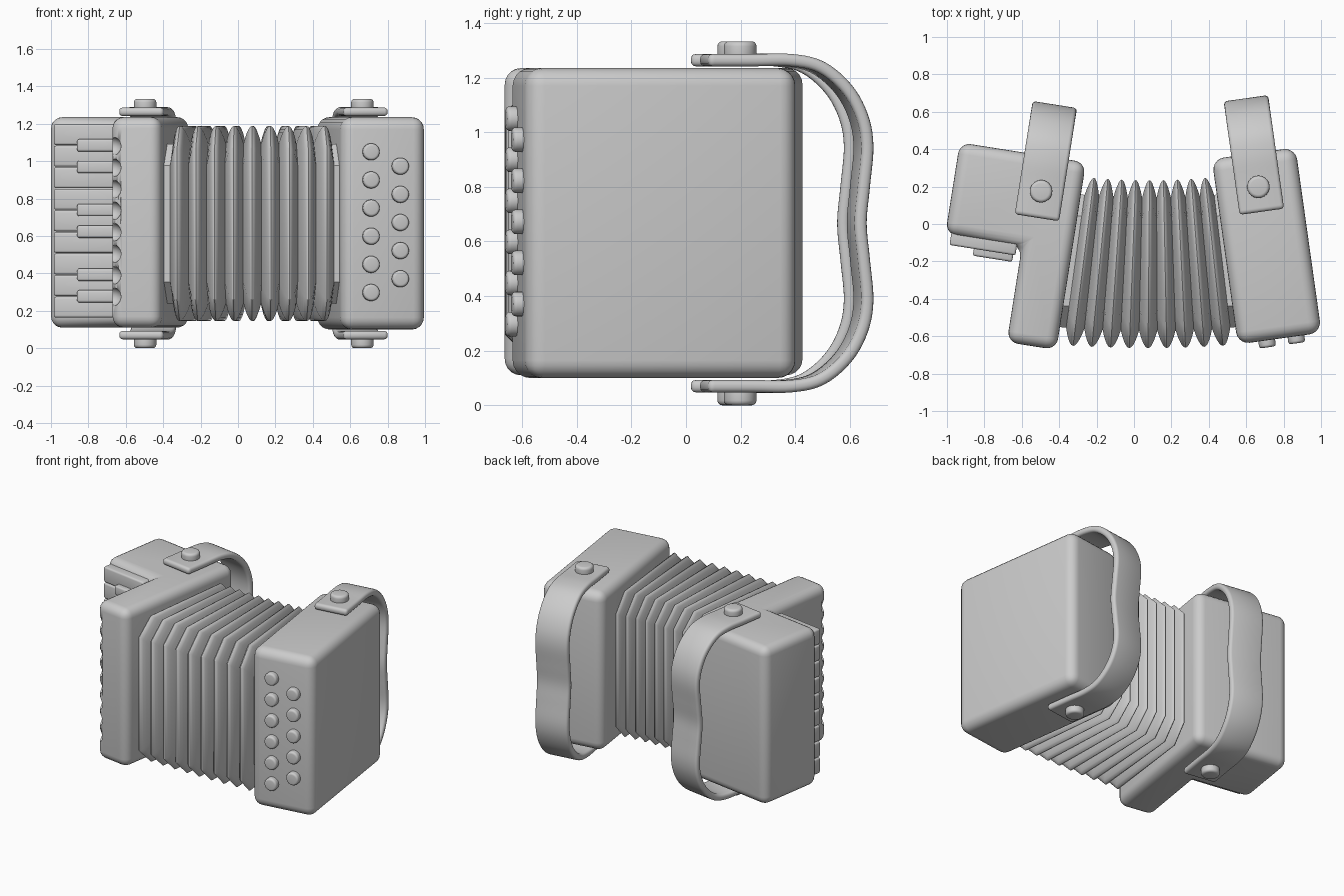
import bpy, bmesh
from math import radians, sin, pi
from mathutils import Matrix, Vector

if "Cube" in bpy.data.objects:
    bpy.data.objects.remove(bpy.data.objects["Cube"])

LEFT, RIGHT = radians(-9), radians(8)   # the two cases fan apart around z


def finish(bm, name, rot=0.0, bevel=0.0, seg=4, limit=60, angle=35):
    """Round the sharp edges, shade smooth and make the object."""
    bmesh.ops.recalc_face_normals(bm, faces=bm.faces)
    if bevel:
        edges = [e for e in bm.edges if e.calc_face_angle(0) > radians(limit)]
        bmesh.ops.bevel(bm, geom=edges, offset=bevel, segments=seg,
                        profile=0.5, affect='EDGES', clamp_overlap=True)
    me = bpy.data.meshes.new(name)
    bm.to_mesh(me)
    bm.free()
    ob = bpy.data.objects.new(name, me)
    bpy.context.collection.objects.link(ob)
    ob.rotation_euler.z = rot
    bpy.ops.object.select_all(action='DESELECT')
    ob.select_set(True)
    bpy.context.view_layer.objects.active = ob
    bpy.ops.object.shade_smooth_by_angle(angle=radians(angle))
    return ob


def prism(name, outline, z0, z1, rot, bevel, seg=5):
    bm = bmesh.new()
    face = bm.faces.new([bm.verts.new((x, y, z0)) for x, y in outline])
    ext = bmesh.ops.extrude_face_region(bm, geom=[face])
    verts = [v for v in ext['geom'] if isinstance(v, bmesh.types.BMVert)]
    bmesh.ops.translate(bm, verts=verts, vec=(0, 0, z1 - z0))
    return finish(bm, name, rot, bevel, seg)


def box(name, x0, x1, y0, y1, z0, z1, rot, bevel, seg=3):
    return prism(name, [(x0, y0), (x1, y0), (x1, y1), (x0, y1)], z0, z1, rot, bevel, seg)


def stud(name, loc, radius, depth, rot, bevel, along_y=False):
    bm = bmesh.new()
    mat = Matrix.Translation(loc)
    if along_y:
        mat = mat @ Matrix.Rotation(pi / 2, 4, 'X')
    bmesh.ops.create_cone(bm, cap_ends=True, segments=28, radius1=radius,
                          radius2=radius, depth=depth, matrix=mat)
    return finish(bm, name, rot, bevel, 4)


def loft(bm, rings):
    """Skin closed rings of points and cap both ends."""
    vs = [[bm.verts.new(p) for p in r] for r in rings]
    n = len(vs[0])
    for a, b in zip(vs, vs[1:]):
        for i in range(n):
            j = (i + 1) % n
            bm.faces.new((a[i], a[j], b[j], b[i]))
    bm.faces.new(vs[0])
    bm.faces.new(vs[-1][::-1])


# Right case with two columns of buttons
box("right_case", 0.46, 0.912, -0.715, 0.285, 0.10, 1.235, RIGHT, 0.065, 5)
for col, (u, count, top) in enumerate([(0.616, 6, 1.05), (0.774, 5, 0.973)]):
    for i in range(count):
        stud(f"button_{col}_{i}", (u, -0.72, top - 0.1505 * i), 0.045, 0.065, RIGHT, 0.014, True)

# Left case: L-shaped, body plus keyboard shelf
left = prism("left_case", [(-0.573, -0.73), (-0.305, -0.73), (-0.305, 0.285),
                           (-0.988, 0.285), (-0.988, -0.21), (-0.573, -0.21)],
             0.11, 1.235, LEFT, 0.06)

# Scalloped notches along the front corner of the left case
bm = bmesh.new()
for i in range(8):
    bmesh.ops.create_uvsphere(bm, u_segments=20, v_segments=12, radius=0.05,
                              matrix=Matrix.Translation((-0.567, -0.722, 0.275 + 0.115 * i)))
cutter = finish(bm, "notch_cutter", LEFT)
cutter.hide_render = True
cutter.hide_set(True)
mod = left.modifiers.new("notches", 'BOOLEAN')
mod.operation, mod.solver, mod.object = 'DIFFERENCE', 'EXACT', cutter

# Keyboard: nine wide keys, six narrow raised keys
pitch, base = 0.1153, 0.162
for i in range(9):
    z = base + pitch * i
    box(f"white_key_{i}", -0.957, -0.60, -0.265, -0.18, z + 0.002, z + pitch - 0.002, LEFT, 0.012)
for i in (1, 2, 4, 5, 7, 8):
    z = base + pitch * i
    box(f"black_key_{i}", -0.825, -0.612, -0.302, -0.22, z - 0.033, z + 0.033, LEFT, 0.012)

# Bellows: chamfered rectangular rings fanned between the cases
FOLDS, STEPS, DEPTH = 9, 10, 0.095


def bellows_ring(t, inset):
    bow = 0.016 * (1 - (2 * t - 1) ** 2)
    front = Vector((-0.376 + 0.902 * t, -0.648 - bow, 0))
    back = Vector((-0.251 + 0.668 * t, 0.250 - bow, 0))
    d = (back - front).normalized()
    length = (back - front).length
    a, b = inset, length - inset
    lo, hi, c = 0.145 + inset, 1.188 - inset, 0.115
    pts = [(a + c, lo), (b - c, lo), (b, lo + c), (b, hi - c),
           (b - c, hi), (a + c, hi), (a, hi - c), (a, lo + c)]
    return [front + d * s + Vector((0, 0, z)) for s, z in pts]


rings = [bellows_ring(-0.06, DEPTH)]
for k in range(FOLDS * STEPS + 1):
    t = k / (FOLDS * STEPS)
    rings.append(bellows_ring(t, DEPTH * (1 - abs(sin(pi * FOLDS * t)) ** 0.9)))
rings.append(bellows_ring(1.06, DEPTH))
bm = bmesh.new()
loft(bm, rings)
finish(bm, "bellows", angle=40)


# Hand straps with a stud above and below
def spline(pts, steps=5):
    out = []
    for i in range(len(pts) - 1):
        p = [Vector(pts[min(max(i + k, 0), len(pts) - 1)]) for k in (-1, 0, 1, 2)]
        for s in range(steps):
            t = s / steps
            out.append(0.5 * (2 * p[1] + (p[2] - p[0]) * t
                              + (2 * p[0] - 5 * p[1] + 4 * p[2] - p[3]) * t * t
                              + (3 * p[1] - p[0] - 3 * p[2] + p[3]) * t ** 3))
    return out + [Vector(pts[-1])]


def strap(name, u, dv, rot):
    half = [(-0.03, 1.264), (0.14, 1.264), (0.28, 1.264), (0.39, 1.238), (0.484, 1.16),
            (0.54, 1.06), (0.56, 0.95), (0.547, 0.80)]
    mid = 0.667
    full = half + [(0.535, mid)] + [(v, 2 * mid - z) for v, z in reversed(half)]
    path = spline([(v + dv, z) for v, z in full])
    rings = []
    for i, p in enumerate(path):
        tan = (path[min(i + 1, len(path) - 1)] - path[max(i - 1, 0)]).normalized()
        n = Vector((-tan.y, tan.x)) * 0.0225
        rings.append([(u + sx * 0.12, p.x + sn * n.x, p.y + sn * n.y)
                      for sx, sn in ((-1, -1), (1, -1), (1, 1), (-1, 1))])
    bm = bmesh.new()
    loft(bm, rings)
    finish(bm, name, rot, 0.018, 3)
    for tag, z in (("top", 1.298), ("bottom", 0.035)):
        stud(f"{name}_{tag}_stud", (u, 0.104 + dv * 0.5, z), 0.06, 0.07, rot, 0.018)


strap("right_strap", 0.686, 0.0, RIGHT)
strap("left_strap", -0.518, -0.018, LEFT)
